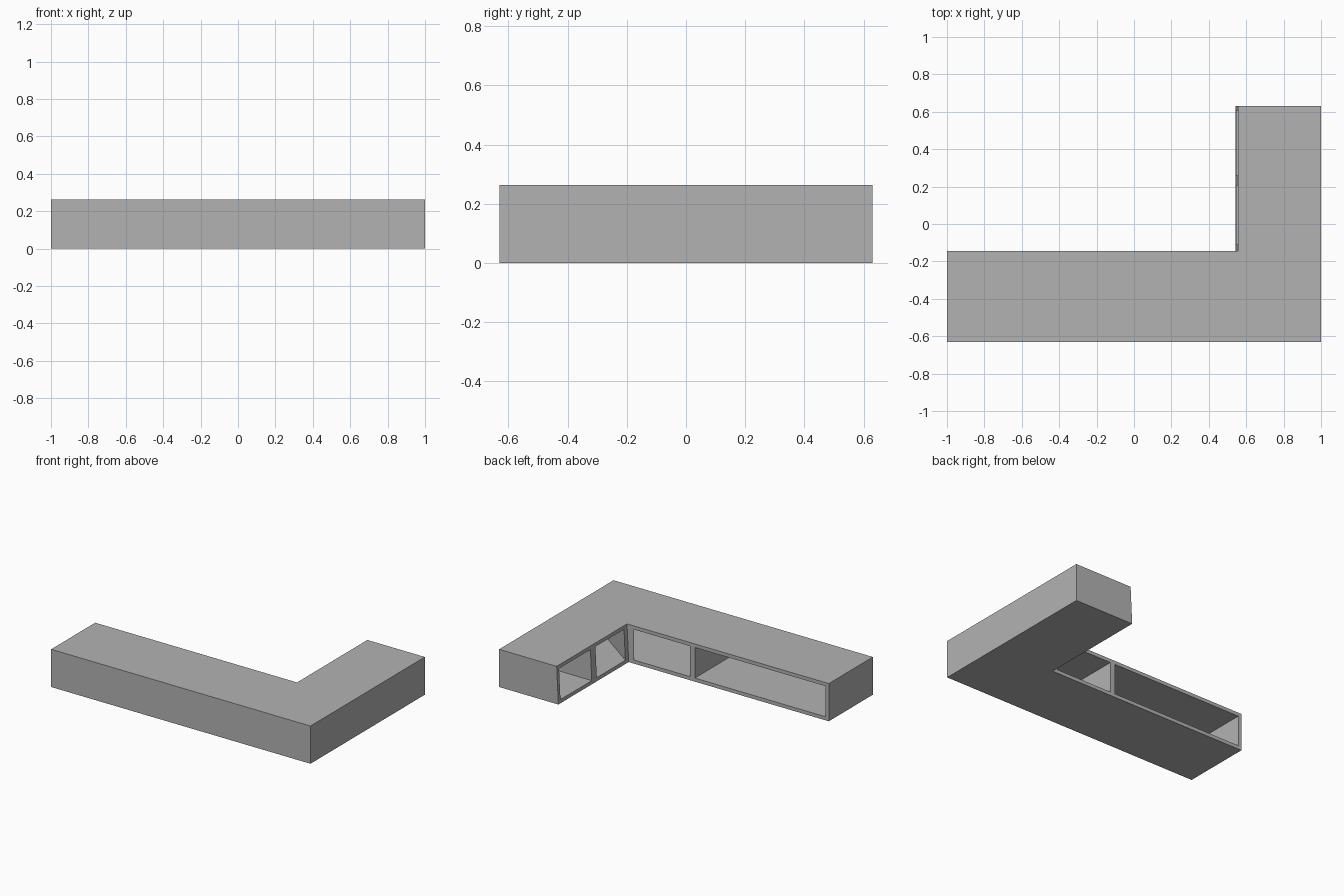
import bpy
import bmesh

if "Cube" in bpy.data.objects:
    bpy.data.objects.remove(bpy.data.objects["Cube"])

# Main dimensions
X, Y, H = 1.0, 0.63, 0.263        # half length, half depth, height
BACK = -0.145                     # open face of the long arm
INNER = 0.55                      # open face of the short arm (leans slightly)
LEAN = 0.0065
T = 0.025                         # panel thickness

grey = bpy.data.materials.new("plain_grey")
grey.use_nodes = True
grey.diffuse_color = (0.45, 0.45, 0.45, 1)
grey.node_tree.nodes["Principled BSDF"].inputs["Base Color"].default_value = (0.45, 0.45, 0.45, 1)


def lean_x(x, z):
    """Points on the short arm's open face follow its slight lean."""
    return x + LEAN * (2 * z / H - 1) if x == INNER else x


def prism(name, outline, z0=T, z1=H - T):
    """Extrude a floor-plan outline between two heights."""
    bm = bmesh.new()
    rings = [[bm.verts.new((lean_x(x, z), y, z)) for x, y in outline] for z in (z0, z1)]
    bm.faces.new(rings[0])
    bm.faces.new(rings[1])
    n = len(outline)
    for i in range(n):
        j = (i + 1) % n
        bm.faces.new((rings[0][i], rings[0][j], rings[1][j], rings[1][i]))
    bmesh.ops.recalc_face_normals(bm, faces=bm.faces)
    mesh = bpy.data.meshes.new(name)
    bm.to_mesh(mesh)
    bm.free()
    mesh.materials.append(grey)
    obj = bpy.data.objects.new(name, mesh)
    bpy.context.collection.objects.link(obj)
    return obj


def panel(name, x0, x1, y0, y1):
    return prism(name, [(x0, y0), (x1, y0), (x1, y1), (x0, y1)])


# L-shaped floor and counter top
plan = [(-X, -Y), (X, -Y), (X, Y), (INNER, Y), (INNER, BACK), (-X, BACK)]
prism("floor", plan, 0, T)
prism("counter_top", plan, H - T, H)

# Outer walls
panel("front_wall", -X, X, -Y, -Y + T)
panel("side_wall", X - T, X, -Y + T, Y)
panel("long_arm_end", -X, -X + T, -Y + T, BACK)
panel("short_arm_end", INNER, X - T, Y - T, Y)

# Compartment dividers
panel("long_arm_divider", 0.033, 0.071, -Y + T, BACK)
panel("short_arm_divider", INNER, X - T, 0.205, 0.26)

# Slanted divider running from the inner corner to the side wall
prism("corner_divider", [(INNER, BACK), (INNER, -0.11), (X - T, -0.42),
                         (X - T, -0.489), (0.504, BACK)])
